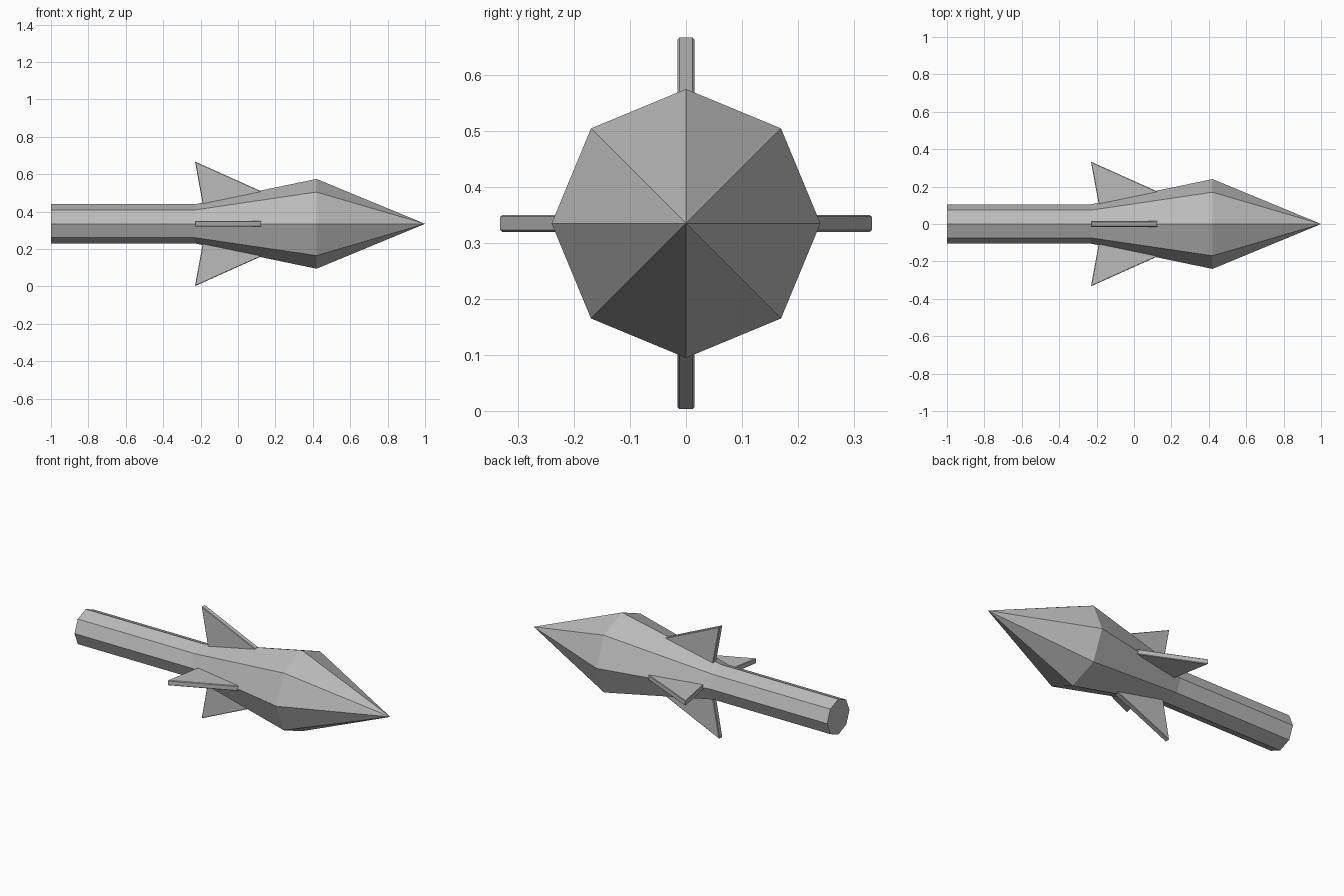
import bpy, bmesh
from math import sin, cos, pi
from mathutils import Matrix

cube = bpy.data.objects.get("Cube")
if cube:
    bpy.data.objects.remove(cube)

AXIS_Z = 0.335

grey = bpy.data.materials.new("plain_grey")
grey.use_nodes = True
colour = (0.5, 0.5, 0.5, 1)
grey.diffuse_color = colour
grey.node_tree.nodes["Principled BSDF"].inputs["Base Color"].default_value = colour


def finish(bm, name):
    bmesh.ops.recalc_face_normals(bm, faces=bm.faces)
    mesh = bpy.data.meshes.new(name)
    bm.to_mesh(mesh)
    bm.free()
    mesh.materials.append(grey)
    obj = bpy.data.objects.new(name, mesh)
    obj.location.z = AXIS_Z
    bpy.context.collection.objects.link(obj)
    return obj


# Octagonal shaft swelling into a pointed head, along x
bm = bmesh.new()
rings = []
for x, r in [(-1, 0.105), (-0.23, 0.105), (0.42, 0.24)]:
    rings.append([bm.verts.new((x, r * cos(i * pi / 4), r * sin(i * pi / 4)))
                  for i in range(8)])
tip = bm.verts.new((1, 0, 0))
bm.faces.new(rings[0])
for i in range(8):
    j = (i + 1) % 8
    for a, b in zip(rings, rings[1:]):
        bm.faces.new((a[i], a[j], b[j], b[i]))
    bm.faces.new((rings[-1][i], rings[-1][j], tip))
finish(bm, "body")


# Four swept fins, rooted inside the body
def fin(name, turn):
    bm = bmesh.new()
    outline = [(-0.23, 0.333), (0.2, 0.14), (-0.18, 0.06)]
    face = bm.faces.new([bm.verts.new((x, -0.015, z)) for x, z in outline])
    out = bmesh.ops.extrude_face_region(bm, geom=[face])
    bmesh.ops.translate(bm, vec=(0, 0.03, 0),
                        verts=[v for v in out["geom"] if isinstance(v, bmesh.types.BMVert)])
    bmesh.ops.rotate(bm, verts=bm.verts, matrix=Matrix.Rotation(turn, 3, "X"))
    obj = finish(bm, name)
    bevel = obj.modifiers.new("edge_bevel", "BEVEL")
    bevel.width = 0.003
    bevel.segments = 1


for k, side in enumerate(["top", "front", "bottom", "back"]):
    fin(side + "_fin", k * pi / 2)
